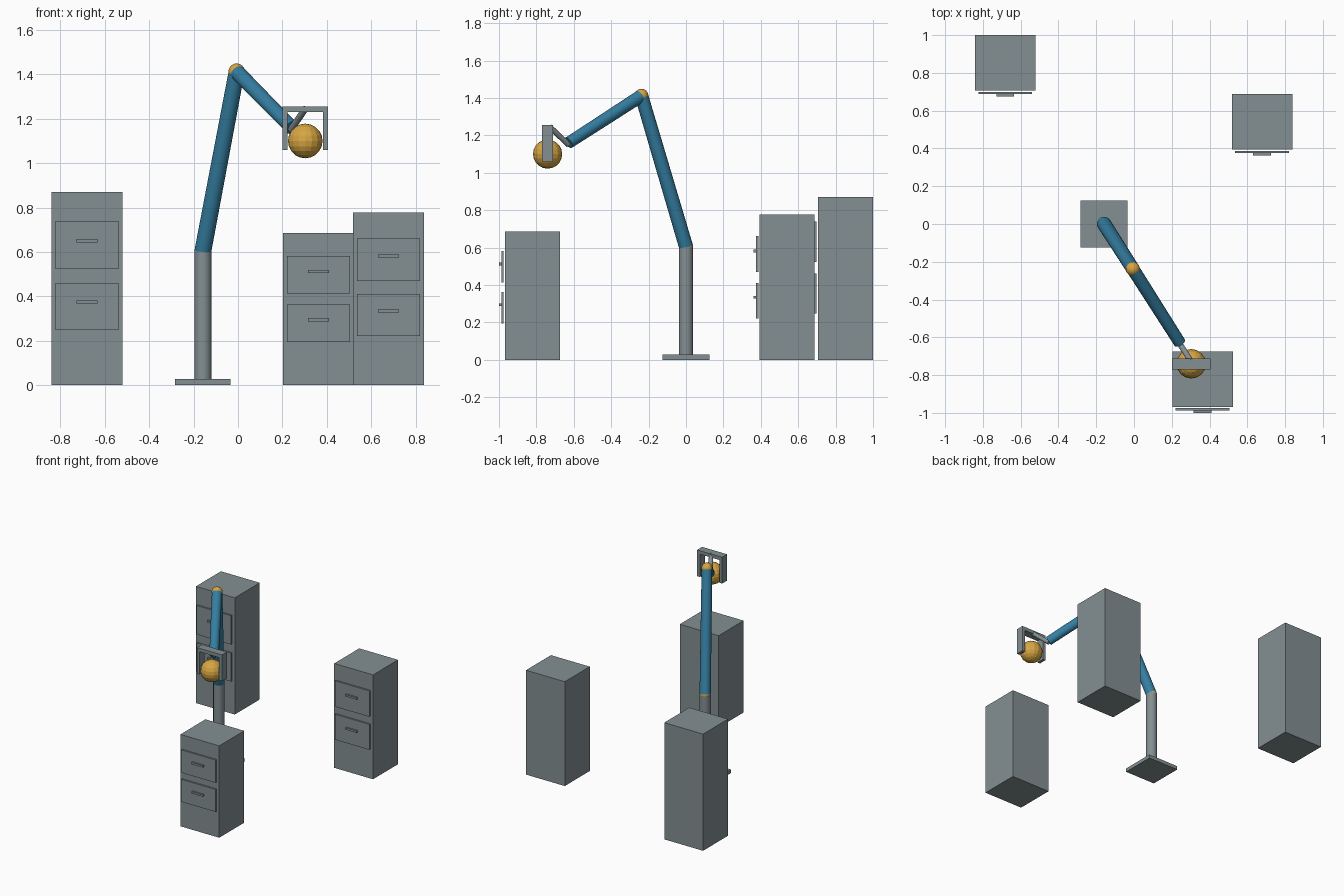
import bpy, math
from mathutils import Vector

if "Cube" in bpy.data.objects:
    bpy.data.objects.remove(bpy.data.objects["Cube"])


def material(name, rgb):
    m = bpy.data.materials.new(name)
    m.diffuse_color = (*rgb, 1)
    m.use_nodes = True
    m.node_tree.nodes["Principled BSDF"].inputs["Base Color"].default_value = m.diffuse_color
    return m


GREY = material("steel grey", (0.23, 0.275, 0.29))
BLUE = material("arm blue", (0.035, 0.21, 0.36))
GOLD = material("joint gold", (0.68, 0.38, 0.055))


def finish(name, mat, smooth=False):
    ob = bpy.context.object
    ob.name = name
    ob.data.materials.append(mat)
    if smooth:
        bpy.ops.object.shade_smooth_by_angle(angle=math.radians(40))
    return ob


def box(name, x, y, z, mat=GREY):
    """Box from (min, max) ranges."""
    bpy.ops.mesh.primitive_cube_add(size=1, location=[sum(r) / 2 for r in (x, y, z)])
    bpy.context.object.scale = [r[1] - r[0] for r in (x, y, z)]
    bpy.ops.object.transform_apply(location=False, rotation=False, scale=True)
    return finish(name, mat)


def rod(name, a, b, r1, r2, mat):
    """Round bar from point a to point b."""
    a, b = Vector(a), Vector(b)
    d = b - a
    bpy.ops.mesh.primitive_cone_add(vertices=24, radius1=r1, radius2=r2, depth=d.length,
                                    location=(a + b) / 2,
                                    rotation=d.to_track_quat('Z', 'Y').to_euler())
    return finish(name, mat, True)


def ball(name, p, r, seg, rings, smooth):
    bpy.ops.mesh.primitive_uv_sphere_add(segments=seg, ring_count=rings, radius=r, location=p)
    return finish(name, GOLD, smooth)


def cabinet(name, cx, front, h):
    """Two-drawer cabinet; drawer heights follow the cabinet height."""
    box(name + "_body", (cx - .16, cx + .16), (front, front + .294), (0, h))
    for label, lo, hi, grip in (("upper", .602, .85, .748), ("lower", .285, .529, .43)):
        box(f"{name}_{label}_drawer", (cx - .142, cx + .142),
            (front - .019, front - .007), (lo * h, hi * h))
        box(f"{name}_{label}_handle", (cx - .047, cx + .047),
            (front - .032, front - .018), (grip * h - .007, grip * h + .007))


cabinet("tall_cabinet", -.681, .706, .87)
cabinet("middle_cabinet", .678, .394, .778)
cabinet("short_cabinet", .363, -.968, .685)

# Arm: base, column, two links and joints
shoulder = Vector((-.158, 0, .605))
elbow = Vector((-.006, -.238, 1.412))
wrist = Vector((.242, -.628, 1.16))
box("base_plate", (-.283, -.034), (-.125, .125), (0, .027))
rod("column", (-.158, 0, .02), (-.158, 0, .603), .038, .038, GREY)
ball("shoulder_joint", shoulder, .038, 24, 12, True)
rod("upper_arm", shoulder, elbow, .038, .036, BLUE)
ball("elbow_joint", elbow, .037, 24, 12, True)
rod("forearm", elbow, wrist, .035, .032, BLUE)

# Gripper holding the ball
rod("wrist_rod", (.238, -.628, 1.15), (.303, -.728, 1.245), .015, .015, GREY)
box("gripper_bar", (.2, .406), (-.77, -.711), (1.23, 1.256))
for side, x in (("left", .2), ("right", .384)):
    box(side + "_finger", (x, x + .022), (-.77, -.711), (1.06, 1.23))
ball("held_ball", (.303, -.74, 1.1), .078, 16, 10, False)
